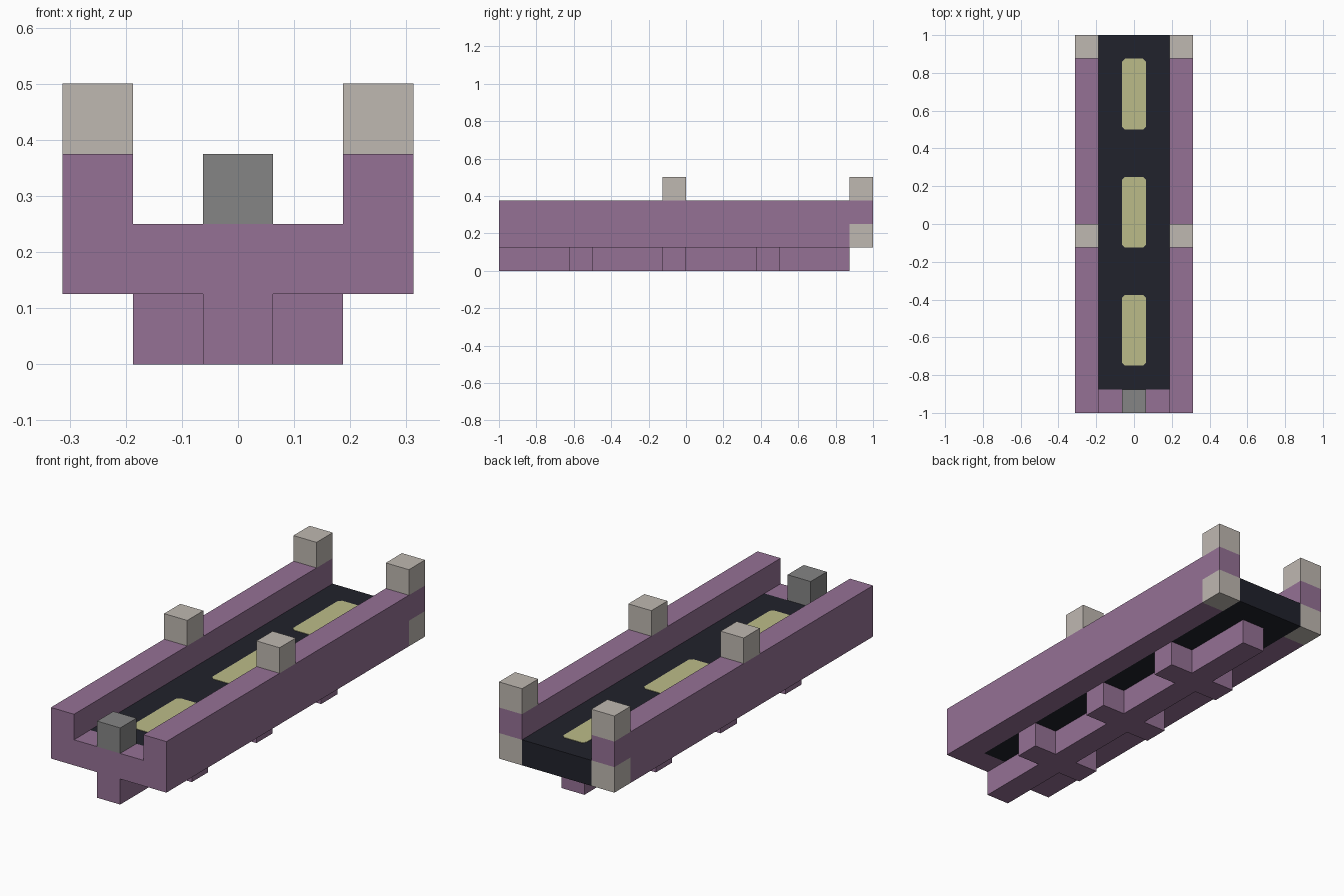
import bpy
import bmesh

U = 0.125  # one block
W = U / 2  # half a block

cube = bpy.data.objects.get("Cube")
if cube:
    bpy.data.objects.remove(cube, do_unlink=True)


def material(name, r, g, b):
    mat = bpy.data.materials.new(name)
    mat.use_nodes = True
    mat.diffuse_color = (r, g, b, 1)
    mat.node_tree.nodes["Principled BSDF"].inputs["Base Color"].default_value = (r, g, b, 1)
    return mat


purple = material("purple", 0.30, 0.165, 0.30)
stone = material("pale stone", 0.52, 0.48, 0.44)
grey = material("grey", 0.235, 0.235, 0.235)
asphalt = material("dark asphalt", 0.015, 0.016, 0.025)
yellow = material("pale yellow", 0.50, 0.50, 0.25)


def finish(name, bm, mat):
    bmesh.ops.recalc_face_normals(bm, faces=bm.faces)
    mesh = bpy.data.meshes.new(name)
    bm.to_mesh(mesh)
    bm.free()
    mesh.materials.append(mat)
    obj = bpy.data.objects.new(name, mesh)
    bpy.context.collection.objects.link(obj)
    return obj


def prism(name, points, offset, mat):
    """Extrude a flat outline by an offset vector."""
    bm = bmesh.new()
    face = bm.faces.new([bm.verts.new(p) for p in points])
    new = bmesh.ops.extrude_face_region(bm, geom=[face])["geom"]
    bmesh.ops.translate(bm, vec=offset,
                        verts=[v for v in new if isinstance(v, bmesh.types.BMVert)])
    return finish(name, bm, mat)


def box(name, x, y, z, mat):
    outline = [(x[0], y[0], z[0]), (x[1], y[0], z[0]), (x[1], y[1], z[0]), (x[0], y[1], z[0])]
    return prism(name, outline, (0, 0, z[1] - z[0]), mat)


# Road deck, front beam and front block
box("road_deck", (-3 * W, 3 * W), (-1 + U, 1), (U, 2 * U), asphalt)
box("front_beam", (-3 * W, 3 * W), (-1, -1 + U), (U, 2 * U), purple)
box("front_block", (-W, W), (-1, -1 + U), (2 * U, 3 * U), grey)

# Underside beam with cross ribs
spine = [(-W, -1, 0), (W, -1, 0)]
right_edge, left_edge = [], []
for rib in (-5 * U, -U, 3 * U):
    steps = [(W, rib), (3 * W, rib), (3 * W, rib + U), (W, rib + U)]
    right_edge += [(x, y, 0) for x, y in steps]
    left_edge += [(-x, y, 0) for x, y in steps]
end = [(W, 1 - U, 0), (-W, 1 - U, 0)]
prism("underside_beam", spine + right_edge + end + left_edge[::-1], (0, 0, U), purple)

# Side rails with posts and end blocks
for side, inner in (("left", 3 * W), ("right", -5 * W)):
    profile = [(-1, U), (1 - U, U), (1 - U, 2 * U), (1, 2 * U), (1, 3 * U), (-1, 3 * U)]
    prism(side + "_rail", [(inner, y, z) for y, z in profile], (U, 0, 0), purple)
    span = (inner, inner + U)
    box(side + "_end_block", span, (1 - U, 1), (U, 2 * U), stone)
    box(side + "_middle_post", span, (-U, 0), (3 * U, 4 * U), stone)
    box(side + "_back_post", span, (1 - U, 1), (3 * U, 4 * U), stone)

# Painted lane dashes with clipped corners
c = 0.015
for i, start in enumerate((-6 * U, -U, 4 * U)):
    stop = start + 3 * U
    half = [(W - c, start), (W, start + c), (W, stop - c), (W - c, stop)]
    outline = half + [(-x, y) for x, y in reversed(half)]
    prism("lane_dash_%d" % (i + 1), [(x, y, 2 * U) for x, y in outline], (0, 0, 0.002), yellow)
